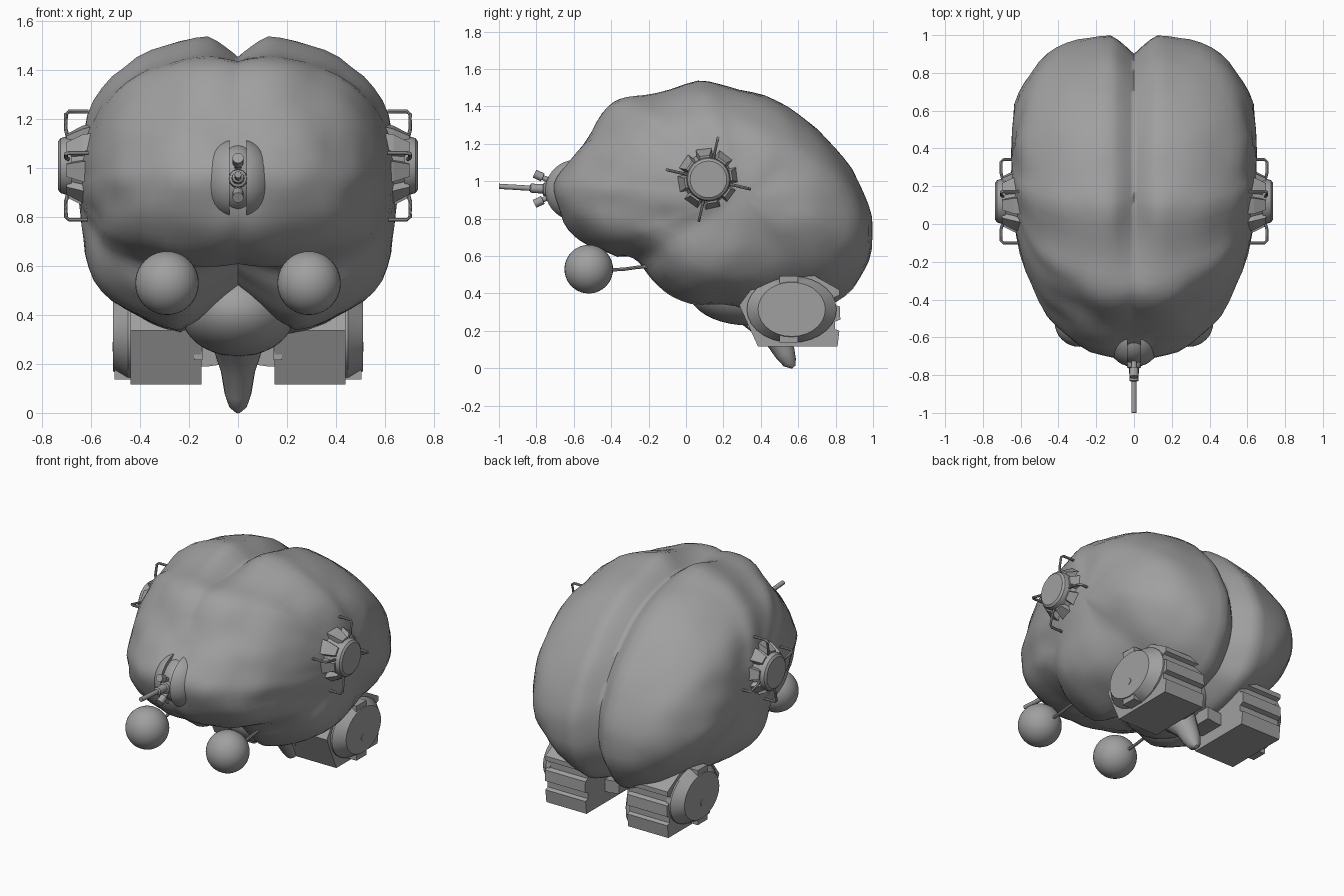
import bpy, bmesh, math
from math import sin, cos, pi, radians
from mathutils import Vector, noise

if "Cube" in bpy.data.objects:
    bpy.data.objects.remove(bpy.data.objects["Cube"])

grey = bpy.data.materials.new("dark_grey")
grey.diffuse_color = (.35, .35, .35, 1)
grey.use_nodes = True
grey.node_tree.nodes["Principled BSDF"].inputs["Base Color"].default_value = grey.diffuse_color


def finish(bm, name, smooth=40):
    bmesh.ops.recalc_face_normals(bm, faces=bm.faces)
    me = bpy.data.meshes.new(name)
    bm.to_mesh(me)
    bm.free()
    me.materials.append(grey)
    ob = bpy.data.objects.new(name, me)
    bpy.context.collection.objects.link(ob)
    if smooth:
        bpy.ops.object.select_all(action='DESELECT')
        bpy.context.view_layer.objects.active = ob
        ob.select_set(True)
        bpy.ops.object.shade_smooth_by_angle(angle=radians(smooth))
    return ob


def loft(name, rings, smooth=40):
    """Skin a list of closed rings and cap both ends."""
    bm = bmesh.new()
    vs = [[bm.verts.new(p) for p in r] for r in rings]
    n = len(rings[0])
    for a, b in zip(vs, vs[1:]):
        for i in range(n):
            bm.faces.new((a[i], a[(i + 1) % n], b[(i + 1) % n], b[i]))
    bm.faces.new(vs[0])
    bm.faces.new(vs[-1])
    return finish(bm, name, smooth)


def rod(name, stations, seg=12):
    """Round body through (point, radius) stations."""
    pts = [Vector(p) for p, r in stations]
    rings = []
    for i, (p, r) in enumerate(stations):
        d = pts[min(i + 1, len(pts) - 1)] - pts[max(i - 1, 0)]
        q = d.to_track_quat('Z', 'Y')
        rings.append([pts[i] + q @ Vector((r * cos(2 * pi * k / seg), r * sin(2 * pi * k / seg), 0))
                      for k in range(seg)])
    return loft(name, rings)


def ellipsoid(name, c, r, cut=None):
    bm = bmesh.new()
    bmesh.ops.create_uvsphere(bm, u_segments=32, v_segments=20, radius=1)
    for v in bm.verts:
        v.co = Vector([c[i] + v.co[i] * r[i] for i in range(3)])
    if cut is not None:  # keep the half on the outer side of x = cut
        bmesh.ops.bisect_plane(bm, geom=bm.verts[:] + bm.edges[:] + bm.faces[:], plane_co=(cut, 0, 0),
                               plane_no=(math.copysign(1, cut), 0, 0), clear_inner=True)
        bmesh.ops.holes_fill(bm, edges=[e for e in bm.edges if e.is_boundary])
    return finish(bm, name)


# Brain: side outline (y, z, roundness exponent), swelled sideways
outline = [(-.71, .95, 2.35), (-.67, 1.05, 2.35), (-.59, 1.16, 2.4), (-.51, 1.28, 2.35), (-.42, 1.4, 2.3),
           (-.32, 1.455, 2.35), (-.16, 1.475, 2.4), (.06, 1.545, 2.4), (.22, 1.515, 2.4), (.42, 1.46, 2.5),
           (.6, 1.36, 2.6), (.75, 1.23, 2.75), (.88, 1.065, 2.9), (.97, .88, 3.), (1., .7, 2.9),
           (.96, .52, 2.5), (.86, .38, 2.1), (.72, .3, 1.9), (.55, .27, 2.), (.38, .3, 2.4),
           (.2, .33, 2.8), (.02, .34, 2.8), (-.1, .38, 2.8), (-.2, .46, 2.7), (-.27, .56, 2.6),
           (-.36, .6, 2.5), (-.5, .64, 2.4), (-.61, .71, 2.3), (-.68, .82, 2.3)]
C, W, SUB = (.3, .92), .65, 3


def catmull(i, t):
    a, b, c, d = (Vector(outline[(i + k) % len(outline)]) for k in (-1, 0, 1, 2))
    return .5 * (2 * b + (c - a) * t + (2 * a - 5 * b + 4 * c - d) * t * t + (3 * b - a - 3 * c + d) * t ** 3)


half = [.03, .08, .13, .19, .27, .36, .45, .54, .63, .71, .78, .84, .89, .93, .96, .98, .992, .999]
rings = []
for v in [-h for h in reversed(half)] + [0] + half:
    ring = []
    for i in range(len(outline)):
        for s in range(SUB):
            y, z, n = catmull(i, s / SUB)
            u = (1 - abs(v) ** n) ** (1 / n)
            x = W * v
            # lengthwise fissure, wider between the lower lobes
            depth, width = .015 + .125 * min(1, max(0, (y + .45) / .5)), .12
            if z < .6 and y < .3:
                depth, width = .15 + .15 * min(1, max(0, (y + .35) / .2)), .24
            u *= 1 - depth * max(0, 1 - abs(x) / width) ** 1.2
            p = Vector((x, C[0] + (y - C[0]) * u, C[1] + (z - C[1]) * u))
            q = Vector((abs(p.x), p.y, p.z))
            k = 1 + .02 * noise.noise(q * 4.5) + .014 * noise.noise(q * 8)
            # slight pinch between upper and lower side lobes
            kx = k - .02 * math.exp(-((p.z - .76 + .25 * p.y) / .06) ** 2) * max(0, min(1, (.3 - p.y) * 3))
            ring.append((p.x * kx, C[0] + (p.y - C[0]) * k, C[1] + (p.z - C[1]) * k))
    rings.append(ring)
loft("brain", rings, 75)

# Brain stem
ellipsoid("stem_base", (0, .33, .42), (.24, .32, .19))
rod("brain_stem", [((0, .34, .4), .17), ((0, .42, .26), .1), ((0, .485, .17), .07), ((0, .53, .08), .055),
                   ((0, .555, .03), .038), ((0, .575, .006), .012)], 16)

# Front turret: core, gun and two small nozzles
ellipsoid("turret_core", (0, -.6, .955), (.1, .14, .14))
rod("gun_barrel", [((0, -.7, .955), .042), ((0, -.76, .958), .036), ((0, -.765, .96), .026), ((0, -.83, .963), .024),
                   ((0, -.835, .963), .014), ((0, -1, .973), .014)])
for side, dz in (("upper", 1), ("lower", -1)):
    z = .96 + dz * .048
    rod(side + "_nozzle", [((0, -.7, z - dz * .02), .014), ((0, -.765, z + dz * .012), .014),
                           ((0, -.766, z + dz * .0125), .023), ((0, -.81, z + dz * .033), .023)])

for side, s in (("right", 1), ("left", -1)):
    ellipsoid(side + "_turret_shell", (s * .01, -.59, .952), (.14, .165, .165), s * .035)

    # Eye on its stalk
    ellipsoid(side + "_eye", (s * .29, -.52, .53), (.13, .13, .13))
    rod(side + "_eye_stalk", [((s * .29, -.42, .525), .009), ((s * .29, -.33, .53), .009),
                              ((s * .29, -.26, .54), .009), ((s * .29, -.12, .55), .009)], 8)

    # Side sensor: hub, claws and hooked feelers around the x axis
    def polar(x, r, a, off=0):
        return Vector((s * x, .12 + r * cos(a) - off * sin(a), 1.01 + r * sin(a) + off * cos(a)))

    prof = [(.56, .145), (.62, .14), (.68, .11), (.68, .118), (.705, .118), (.725, .112), (.735, .098)]
    loft(side + "_sensor_hub", [[polar(x, r, 2 * pi * k / 24) for k in range(24)] for x, r in prof], 30)
    for k in range(8):
        a = radians(k * 45 + 9)
        loft(f"{side}_sensor_claw_{k}", [[polar(x, r0, a, -h), polar(x, r0, a, h), polar(x, r1, a, h), polar(x, r1, a, -h)]
                                         for x, r0, r1, h in ((.58, .1, .172, .042), (.635, .1, .158, .042),
                                                              (.7, .09, .127, .026))], 0)
    for k in range(4):
        a = radians(k * 90 - 13)
        rod(f"{side}_sensor_feeler_{k}", [(polar(x, r, a), .008) for x, r in
                                          ((.69, .1), (.703, .15), (.703, .215), (.69, .227), (.61, .227))], 8)

    # Thruster: housing with rear grooves, bevelled oval cover, mount
    block = [(.285, .337), (.36, .44), (.53, .5), (.66, .51), (.82, .42), (.82, .39), (.795, .38), (.795, .34),
             (.823, .33), (.825, .26), (.797, .25), (.797, .21), (.82, .2), (.81, .116), (.385, .116)]
    loft(side + "_thruster_housing", [[(s * x, y, z) for y, z in block] for x in (.15, .44)], 0)
    cover = [(.42, .24, .178), (.45, .24, .178), (.51, .18, .145)]
    loft(side + "_thruster_cover", [[(s * x, .565 + ry * cos(2 * pi * k / 28), .315 + rz * sin(2 * pi * k / 28))
                                     for k in range(28)] for x, ry, rz in cover], 30)
    for nm, z in (("top", .315 + .158), ("bottom", .315 - .158)):
        loft(f"{side}_thruster_{nm}_tab", [[(s * x, .5, z - .02), (s * x, .6, z - .02), (s * x, .6, z + .02),
                                            (s * x, .5, z + .02)] for x in (.44, .505)], 0)
    rod(side + "_thruster_bolt", [((s * .5, .56, .27), .02), ((s * .513, .56, .27), .02)])
    loft(side + "_thruster_mount", [[(s * x, .45, z0), (s * x, .62, z0), (s * x, .62, z1), (s * x, .45, z1)]
                                    for x, z0, z1 in ((.05, .2, .28), (.12, .19, .27), (.2, .19, .27))], 0)
    loft(side + "_thruster_clamp", [[(s * x, .33, .215), (s * x, .45, .215), (s * x, .45, .275), (s * x, .33, .275)]
                                    for x in (.145, .18)], 0)
